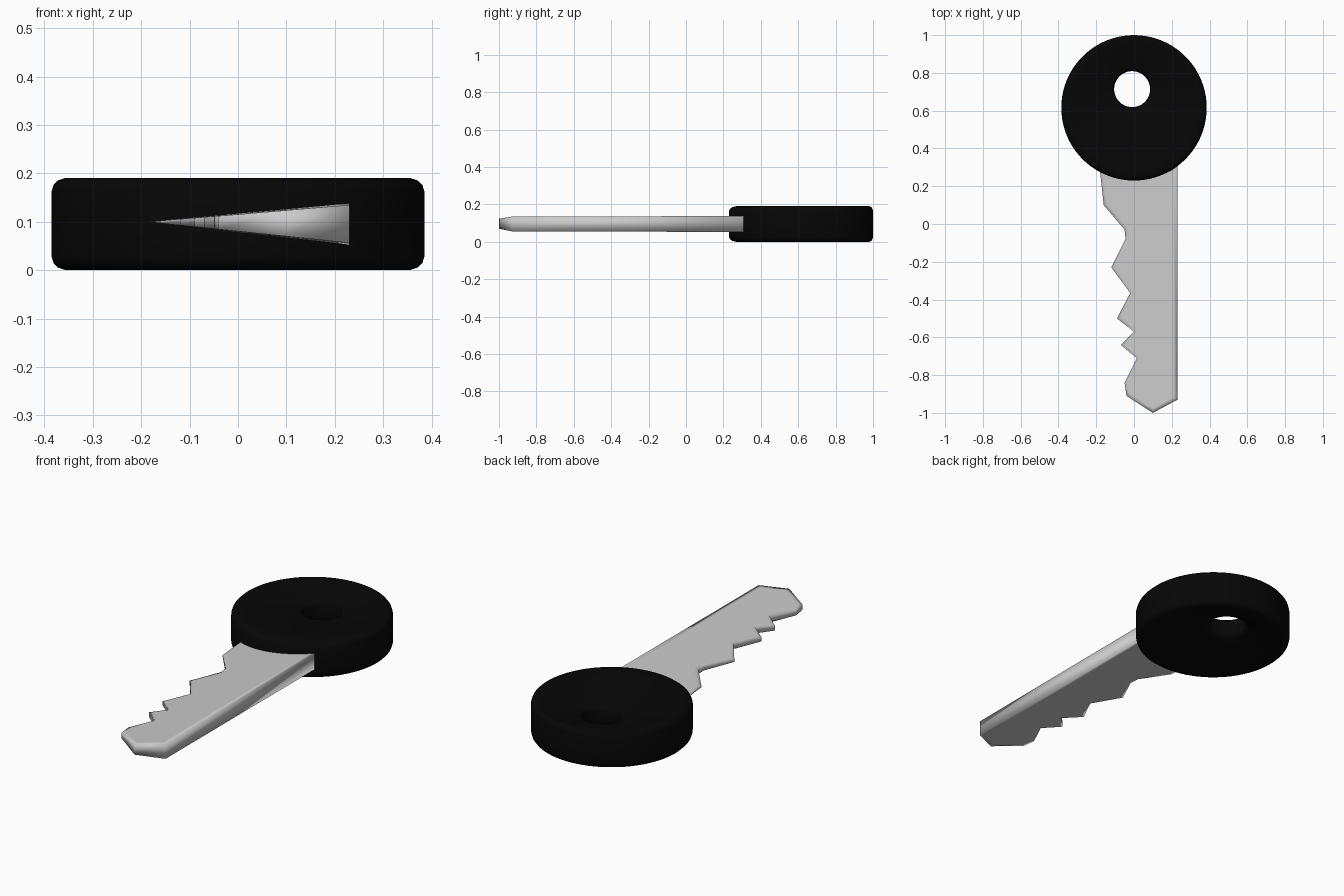
import bpy, bmesh
from math import radians, sin, cos, tau

if "Cube" in bpy.data.objects:
    bpy.data.objects.remove(bpy.data.objects["Cube"])


def finish(bm, name, angle):
    """Turn a bmesh into a smooth-shaded object."""
    bmesh.ops.recalc_face_normals(bm, faces=bm.faces)
    mesh = bpy.data.meshes.new(name)
    bm.to_mesh(mesh)
    bm.free()
    ob = bpy.data.objects.new(name, mesh)
    bpy.context.collection.objects.link(ob)
    bpy.ops.object.select_all(action='DESELECT')
    ob.select_set(True)
    bpy.context.view_layer.objects.active = ob
    bpy.ops.object.shade_smooth_by_angle(angle=radians(angle))
    return ob


# Head: thick round grip, dished on both sides towards an off-centre ring hole
SIDES = 80
OUTER, INNER = 0.385, 0.095
MID = 0.0955


def ring(bm, radius, z):
    """Circle whose centre slides from the hole's centre to the head's centre."""
    t = (radius - INNER) / (OUTER - INNER)
    cx, cy = -0.01 * (1 - t), 0.714 + (0.615 - 0.714) * t
    return [bm.verts.new((cx + radius * cos(tau * i / SIDES),
                          cy + radius * sin(tau * i / SIDES), z)) for i in range(SIDES)]


# half section: hole wall, hole rim, dished face, outer rim (radius, height above middle)
half = [(0.095, 0.032), (0.098, 0.043), (0.105, 0.050), (0.116, 0.054),
        (0.20, 0.070), (0.28, 0.084), (0.335, 0.0935), (0.355, 0.0955),
        (0.372, 0.090), (0.381, 0.081), (0.385, 0.068)]
section = [(r, MID + h) for r, h in half] + [(r, MID - h) for r, h in reversed(half)]

bm = bmesh.new()
rings = [ring(bm, r, z) for r, z in section]
for k in range(len(rings)):
    a, b = rings[k], rings[(k + 1) % len(rings)]
    for i in range(SIDES):
        j = (i + 1) % SIDES
        bm.faces.new((a[i], a[j], b[j], b[i]))
head = finish(bm, "key_head", 50)

black = bpy.data.materials.new("black_plastic")
black.diffuse_color = (0.002, 0.002, 0.002, 1)
black.use_nodes = True
black.node_tree.nodes["Principled BSDF"].inputs["Base Color"].default_value = black.diffuse_color
head.data.materials.append(black)

# Blade: toothed outline, wedge-shaped in section (thin along the teeth)
outline = [(0.23, 0.34), (-0.18, 0.34), (-0.18, 0.28), (-0.16, 0.10),
           (-0.05, -0.03), (-0.045, -0.08), (-0.12, -0.23), (-0.02, -0.365),
           (-0.09, -0.50), (0.0, -0.57), (-0.07, -0.64), (0.015, -0.71),
           (-0.05, -0.84), (-0.04, -0.91), (0.10, -1.0), (0.23, -0.93)]


def surface_z(x, edge_z):
    """Height of one blade side: meets z = 0.1 at the teeth, edge_z at the spine."""
    return 0.1 + (edge_z - 0.1) * (x + 0.185) / 0.415


bm = bmesh.new()
top = [bm.verts.new((x, y, surface_z(x, 0.138))) for x, y in outline]
bottom = [bm.verts.new((x, y, surface_z(x, 0.053))) for x, y in outline]
flats = [bm.faces.new(top), bm.faces.new(bottom[::-1])]
for i in range(len(outline)):
    j = (i + 1) % len(outline)
    bm.faces.new((top[j], top[i], bottom[i], bottom[j]))
bmesh.ops.recalc_face_normals(bm, faces=bm.faces)
# a border on each flat gives the soft shaded margin
bmesh.ops.inset_individual(bm, faces=flats, thickness=0.022, use_even_offset=True)
bmesh.ops.triangulate(bm, faces=[f for f in bm.faces if len(f.verts) > 4])
# the blade thins very slightly towards its tip
for v in bm.verts:
    v.co.z = 0.097 + (v.co.z - 0.097) * (1 - 0.06 * (0.3 - v.co.y))
finish(bm, "key_blade", 180)
